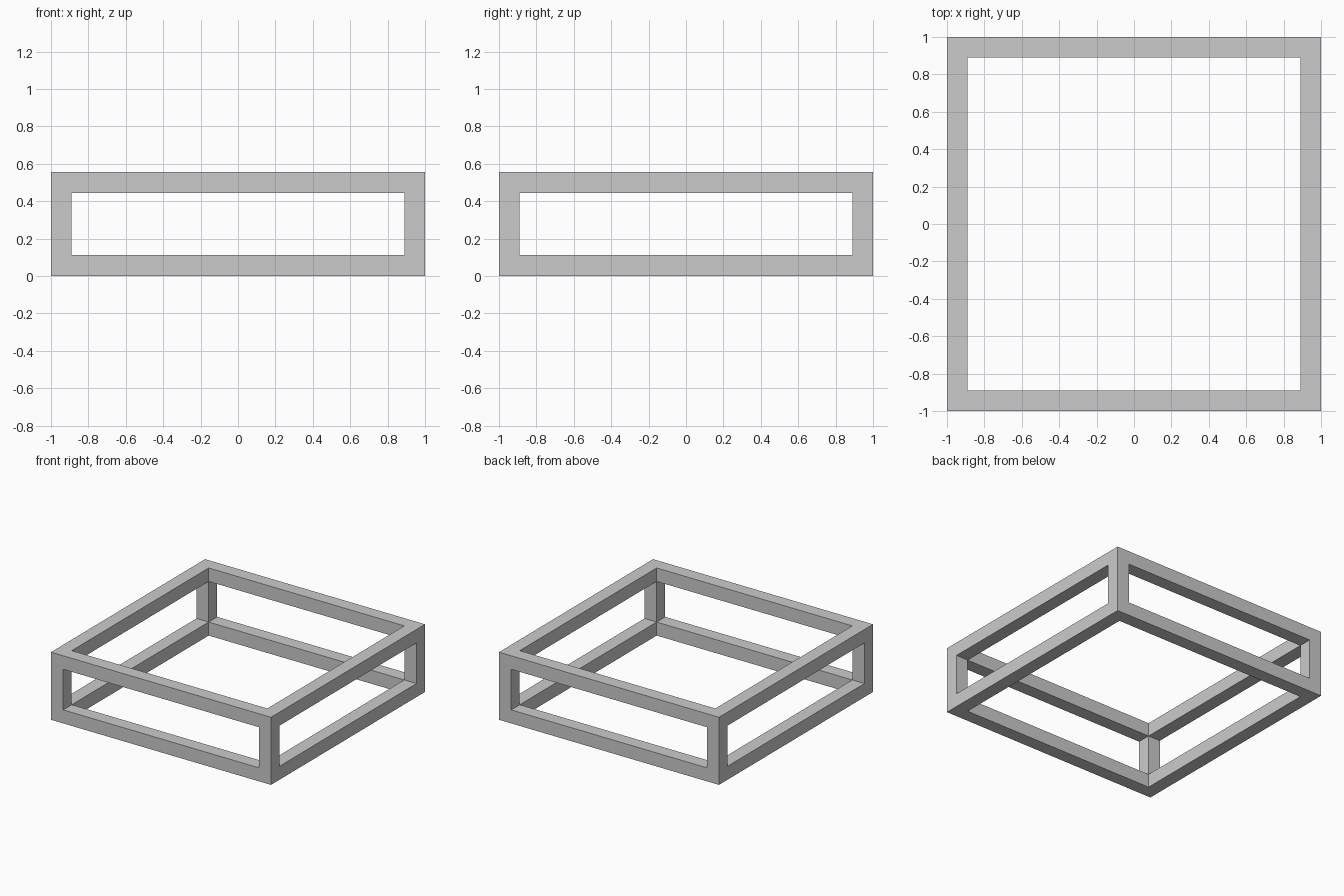
import bpy, bmesh
from itertools import product

if "Cube" in bpy.data.objects:
    bpy.data.objects.remove(bpy.data.objects["Cube"])

W, H, T = 1.0, 5 / 9, 1 / 9   # half width, height, bar thickness

# Cut planes splitting the box into 3 x 3 x 3 cells
cuts = [(-W, -W + T, W - T, W), (-W, -W + T, W - T, W), (0, T, H - T, H)]


def solid(cell):
    """Corners and edge bars are solid; face centres and core are open."""
    return all(0 <= c <= 2 for c in cell) and sum(c != 1 for c in cell) >= 2


# Open box frame: one clean shell, faces only where a solid cell meets open space
bm = bmesh.new()
verts = {}


def vert(key):
    if key not in verts:
        verts[key] = bm.verts.new([cuts[a][key[a]] for a in range(3)])
    return verts[key]


for cell in filter(solid, product(range(3), repeat=3)):
    for axis, side in product(range(3), (0, 1)):
        neighbour = list(cell)
        neighbour[axis] += 1 if side else -1
        if solid(neighbour):
            continue
        u, v = (axis + 1) % 3, (axis + 2) % 3
        ring = []
        for du, dv in ((0, 0), (1, 0), (1, 1), (0, 1)):
            key = list(cell)
            key[axis] += side
            key[u] += du
            key[v] += dv
            ring.append(vert(tuple(key)))
        bm.faces.new(ring if side else ring[::-1])

mesh = bpy.data.meshes.new("box_frame")
bm.to_mesh(mesh)
bm.free()
bpy.context.collection.objects.link(bpy.data.objects.new("box_frame", mesh))
